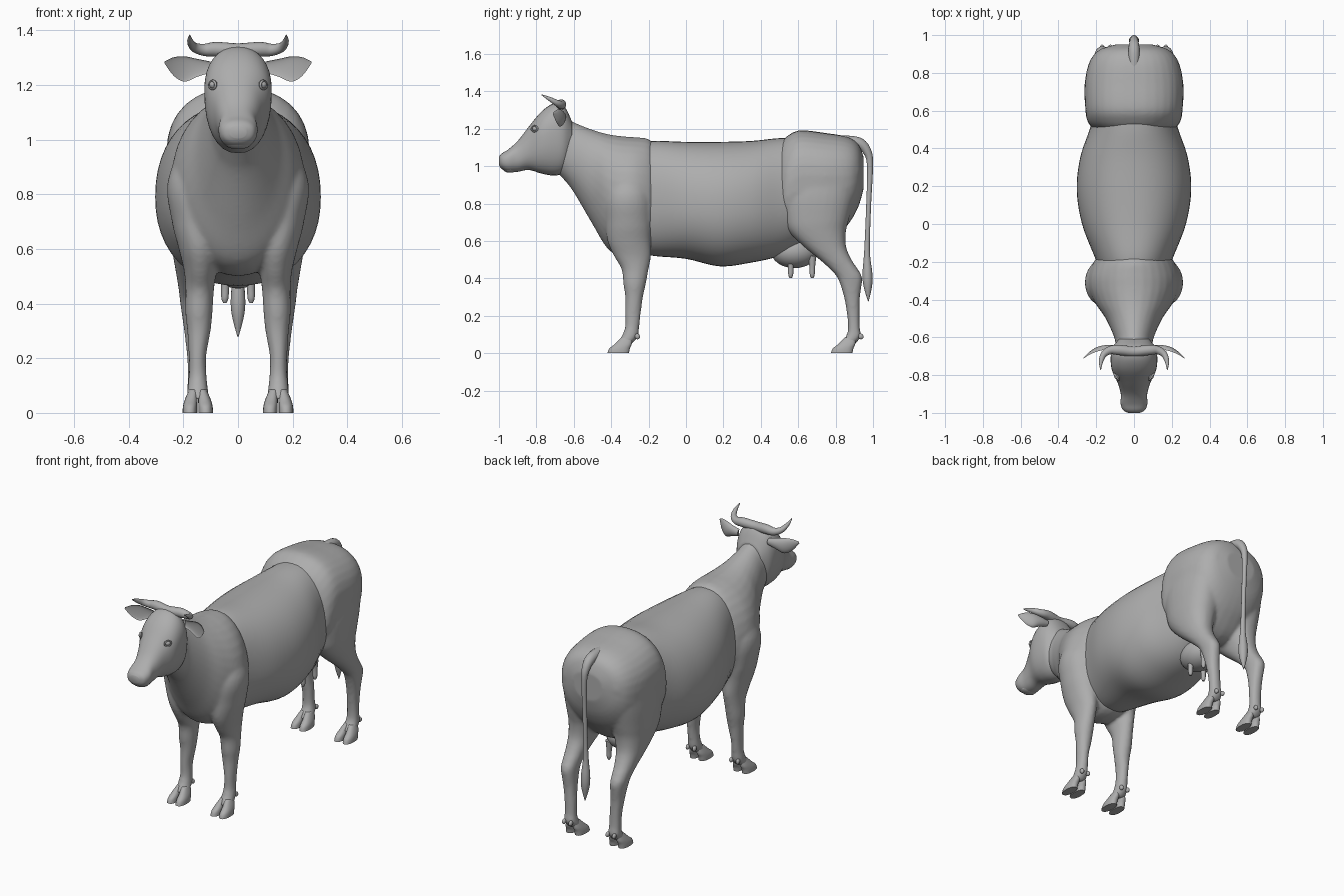
import bpy, bmesh, math
from mathutils import Vector

default = bpy.data.objects.get("Cube")
if default:
    bpy.data.objects.remove(default, do_unlink=True)

hide = bpy.data.materials.new("plain_grey")
hide.use_nodes = True
GREY = (0.42, 0.42, 0.42, 1)
hide.diffuse_color = GREY
hide.node_tree.nodes["Principled BSDF"].inputs["Base Color"].default_value = GREY


def smooth_path(rows, steps=5):
    """Catmull-Rom interpolation of section tuples."""
    out = []
    for i in range(len(rows) - 1):
        a, b = rows[max(i - 1, 0)], rows[i]
        c, d = rows[i + 1], rows[min(i + 2, len(rows) - 1)]
        for k in range(steps):
            t = k / steps
            out.append([q + t * (r - p) / 2 + t * t * (p - 2.5 * q + 2 * r - s / 2)
                        + t ** 3 * (1.5 * (q - r) + (s - p) / 2)
                        for p, q, r, s in zip(a, b, c, d)])
    out.append(list(rows[-1]))
    return out


def loft(bm, rings, power=1.0, sides=32):
    """Skin rings given as centre, side, up and down vectors."""
    loops = []
    for c, u, v, d in rings:
        loop = []
        for i in range(sides):
            a = math.tau * i / sides
            co, si = math.cos(a), math.sin(a)
            p = c + u * math.copysign(abs(co) ** power, co)
            p = p + (v if si > 0 else d) * abs(si) ** power
            loop.append(bm.verts.new(p))
        loops.append(loop)
    for a, b in zip(loops, loops[1:]):
        for i in range(sides):
            j = (i + 1) % sides
            bm.faces.new((a[i], a[j], b[j], b[i]))
    bm.faces.new(loops[0])
    bm.faces.new(loops[-1])


def trunk(rows):
    """Sections along y: y, bottom, widest height, top, half width."""
    return [(Vector((0, y, m)), Vector((w, 0, 0)), Vector((0, 0, t - m)), Vector((0, 0, b - m)))
            for y, b, m, t, w in smooth_path(rows)]


def limb(rows, s):
    """Sections along z: z, y range, x range."""
    out = []
    for z, y0, y1, x0, x1 in smooth_path(rows):
        v = Vector((0, (y1 - y0) / 2, 0))
        out.append((Vector((s * (x0 + x1) / 2, (y0 + y1) / 2, z)),
                    Vector(((x1 - x0) / 2, 0, 0)), v, -v))
    return out


def tube(rows, ref):
    """Round tube through x, y, z, radius."""
    pts = smooth_path(rows)
    pos = [Vector(p[:3]) for p in pts]
    out = []
    for i, p in enumerate(pts):
        t = (pos[min(i + 1, len(pos) - 1)] - pos[max(i - 1, 0)]).normalized()
        u = t.cross(Vector(ref)).normalized()
        v = u.cross(t) * p[3]
        out.append((pos[i], u * p[3], v, -v))
    return out


def finish(ob, angle=60):
    ob.data.materials.clear()
    ob.data.materials.append(hide)
    bpy.ops.object.select_all(action='DESELECT')
    ob.select_set(True)
    bpy.context.view_layer.objects.active = ob
    for m in list(ob.modifiers):
        bpy.ops.object.modifier_apply(modifier=m.name)
    bpy.ops.object.shade_smooth_by_angle(angle=math.radians(angle))


def build(name, lofts, power=1.0, blend=False, sides=32):
    bm = bmesh.new()
    for rings in lofts:
        loft(bm, rings, power, sides)
    bmesh.ops.recalc_face_normals(bm, faces=bm.faces[:])
    me = bpy.data.meshes.new(name)
    bm.to_mesh(me)
    bm.free()
    ob = bpy.data.objects.new(name, me)
    bpy.context.collection.objects.link(ob)
    if blend:
        r = ob.modifiers.new("fuse", 'REMESH')
        r.mode, r.voxel_size = 'VOXEL', 0.01
        f = ob.modifiers.new("soften", 'SMOOTH')
        f.factor, f.iterations = 0.5, 6
    finish(ob)


def ball(name, loc, size, rot=(0, 0, 0)):
    bpy.ops.mesh.primitive_uv_sphere_add(segments=24, ring_count=16, location=loc, rotation=rot)
    ob = bpy.context.object
    ob.name, ob.scale = name, size
    finish(ob)


def rim(name, loc, rot, big, small, scale):
    bpy.ops.mesh.primitive_torus_add(location=loc, rotation=rot, major_radius=big,
                                     minor_radius=small, major_segments=24, minor_segments=8)
    ob = bpy.context.object
    ob.name, ob.scale = name, scale
    finish(ob)


# Barrel
build("barrel", [trunk([
    (-.25, .54, .82, 1.12, .18), (-.17, .52, .82, 1.135, .21), (0, .505, .8, 1.13, .275),
    (.18, .465, .79, 1.13, .303), (.35, .485, .8, 1.135, .285), (.5, .52, .82, 1.15, .235),
    (.62, .58, .85, 1.15, .2)])], .92, sides=48)

# Neck, chest, shoulders and front legs fused together
neck = trunk([
    (-.72, 1, 1.1, 1.25, .07), (-.65, .925, 1.08, 1.265, .095), (-.6, .86, 1.04, 1.235, .105),
    (-.5, .69, .95, 1.195, .15), (-.42, .56, .88, 1.172, .205), (-.34, .51, .85, 1.16, .24),
    (-.27, .5, .85, 1.155, .24), (-.2, .515, .83, 1.145, .213), (-.15, .56, .82, 1.1, .17)])
front_leg = [
    (1.03, -.36, -.24, .08, .18), (.85, -.43, -.19, .06, .257), (.7, -.43, -.185, .06, .242),
    (.6, -.42, -.187, .065, .217), (.52, -.385, -.187, .078, .198), (.45, -.345, -.2, .088, .192),
    (.37, -.335, -.215, .093, .193), (.3, -.325, -.23, .1, .186), (.21, -.325, -.242, .116, .18),
    (.14, -.326, -.25, .115, .18), (.09, -.345, -.256, .11, .185), (.05, -.37, -.29, .107, .188)]
build("front_body", [neck] + [limb(front_leg, s) for s in (1, -1)], blend=True)

# Rump, thighs and hind legs fused together
rump = trunk([
    (.5, .68, .85, 1.12, .21), (.54, .64, .9, 1.16, .245), (.61, .6, .95, 1.192, .258),
    (.75, .58, .95, 1.177, .26), (.86, .68, .95, 1.158, .235), (.92, .78, .96, 1.12, .185),
    (.95, .88, .98, 1.05, .1)])
hind_leg = [
    (1.1, .58, .86, .05, .18), (1, .52, .935, .035, .24), (.85, .5, .905, .025, .262),
    (.72, .52, .872, .035, .258), (.65, .55, .855, .055, .25), (.57, .63, .856, .085, .237),
    (.5, .715, .885, .106, .225), (.45, .77, .918, .117, .217), (.4, .812, .942, .122, .211),
    (.3, .845, .93, .122, .197), (.2, .862, .928, .118, .186), (.13, .866, .93, .116, .184),
    (.09, .855, .935, .11, .186), (.05, .825, .905, .107, .188)]
build("hindquarters", [rump] + [limb(hind_leg, s) for s in (1, -1)], .88, blend=True)

# Cloven hooves and dewclaws
for place, dy in (("front", 0), ("hind", 1.195)):
    for side, s in (("left", 1), ("right", -1)):
        toes = []
        for o in (1, -1):
            rows = [(z, y0 + dy, y1 + dy, .147 + o * off - hw, .147 + o * off + hw)
                    for z, y0, y1, off, hw in (
                        (0, -.42, -.305, .029, .027), (.025, -.41, -.3, .028, .026),
                        (.05, -.38, -.29, .024, .023), (.085, -.345, -.285, .016, .016))]
            toes.append(limb(rows, s))
            ball(f"{place}_dewclaw_{side}", (s * (.147 + o * .022), -.26 + dy, .09),
                 (.011, .014, .016), (.5, 0, 0))
        build(f"{place}_hoof_{side}", toes, .85, sides=20)

# Head
build("head", [trunk([
    (-1, 1.005, 1.03, 1.05, .03), (-.985, .985, 1.03, 1.068, .058), (-.95, .968, 1.035, 1.09, .071),
    (-.9, .97, 1.05, 1.135, .07), (-.84, .98, 1.1, 1.212, .087), (-.77, .96, 1.16, 1.295, .118),
    (-.7, .95, 1.18, 1.338, .123), (-.65, .97, 1.16, 1.32, .112), (-.61, 1.04, 1.15, 1.24, .08)])], .88)
ball("lower_lip", (0, -.94, .985), (.048, .038, .02))

# Horns joined by the poll ridge
horn = [(.08, -.667, 1.33, .027), (.125, -.668, 1.328, .022), (.16, -.69, 1.338, .017),
        (.175, -.73, 1.36, .011), (.176, -.772, 1.382, .002)]
horns = [(-x, y, z, r) for x, y, z, r in reversed(horn)] + [(0, -.675, 1.325, .027)] + horn
build("horns", [tube(horns, (0, 0, 1))], sides=16)

# Ears, eyes and nostrils
for side, s in (("left", 1), ("right", -1)):
    ear = smooth_path([(.1, -.66, 1.265, .02, .02), (.15, -.665, 1.262, .033, .024),
                       (.195, -.675, 1.258, .046, .024), (.235, -.692, 1.267, .034, .016),
                       (.268, -.712, 1.282, .004, .004)])
    build(f"ear_{side}", [[(Vector((s * x, y, z)), Vector((0, 0, h)), Vector((0, t, 0)),
                            Vector((0, t * .3, 0))) for x, y, z, h, t in ear]], sides=24)
    ball(f"eye_{side}", (s * .088, -.805, 1.2), (.017, .017, .015))
    rim(f"eyelid_{side}", (s * .093, -.81, 1.2), (math.pi / 2, 0, s * .95), .019, .005, (1, .8, 1))
    rim(f"nostril_{side}", (s * .036, -.982, 1.042), (math.pi / 2, 0, s * .6), .013, .005, (1, .8, 1))

# Udder and teats
ball("udder", (0, .58, .545), (.1, .125, .09))
for s in (1, -1):
    for y in (.56, .675):
        build("teat", [tube([(s * .045, y, .52, .022), (s * .047, y, .46, .015),
                             (s * .048, y, .42, .013), (s * .048, y, .402, .006)], (1, 0, 0))], sides=12)

# Tail with tuft
build("tail", [tube([
    (0, .82, 1.135, .03), (0, .92, 1.125, .03), (0, .968, 1.08, .023), (0, .984, 1, .016),
    (0, .976, .78, .013), (0, .968, .55, .015), (0, .97, .43, .026), (0, .972, .36, .023),
    (0, .975, .278, .002)], (1, 0, 0))], sides=16)
